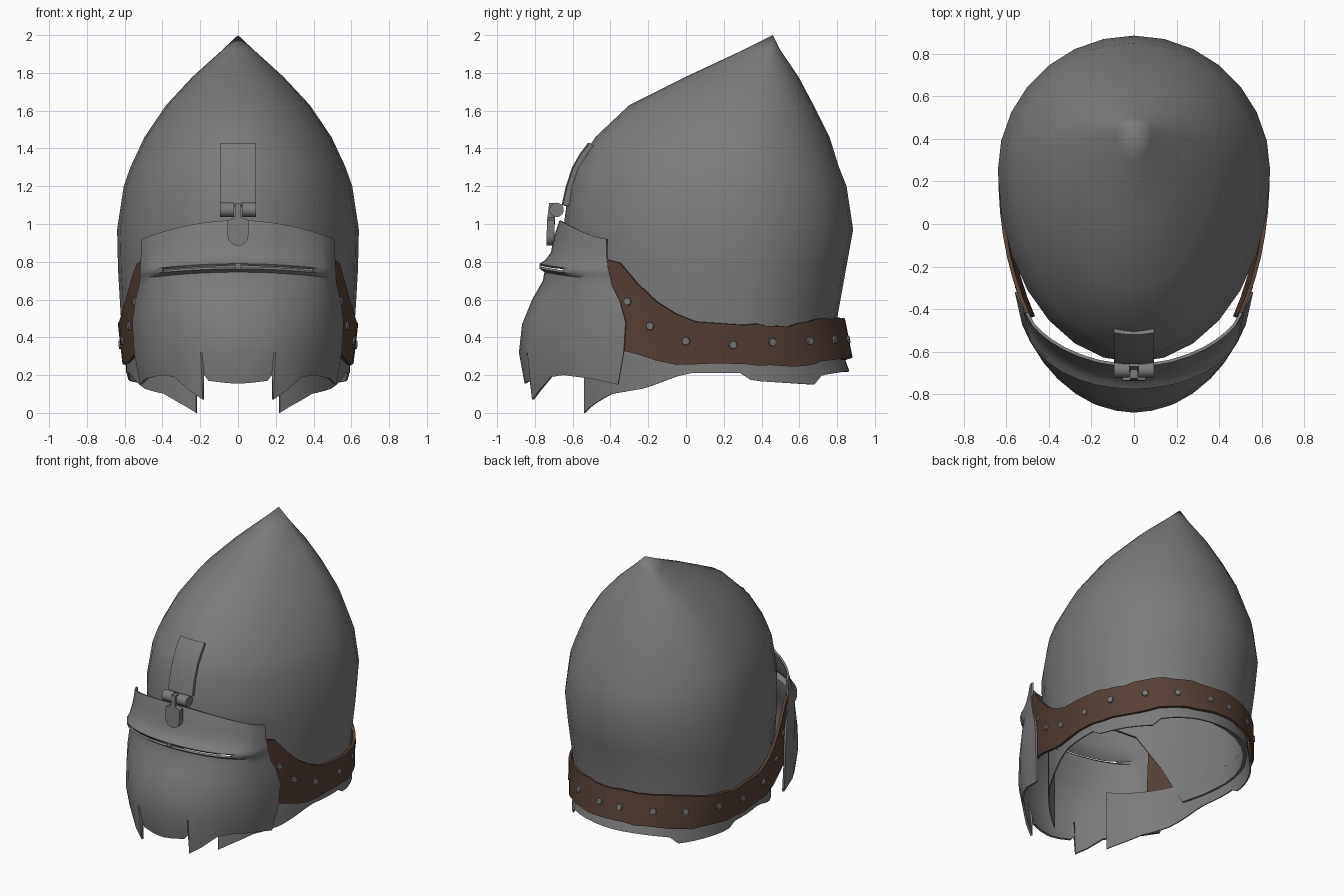
import bpy, bmesh, random
from math import sin, cos, acos, asin, pi, radians
from mathutils import Vector

random.seed(4)
if "Cube" in bpy.data.objects:
    bpy.data.objects.remove(bpy.data.objects["Cube"])


def material(name, rgb):
    m = bpy.data.materials.new(name)
    m.use_nodes = True
    m.diffuse_color = (*rgb, 1)
    bsdf = m.node_tree.nodes["Principled BSDF"]
    bsdf.inputs["Base Color"].default_value = (*rgb, 1)
    bsdf.inputs["Roughness"].default_value = 0.6
    return m


STEEL = material("dull steel", (0.2, 0.2, 0.2))
LEATHER = material("brown leather", (0.095, 0.052, 0.037))


def lerp(table, t):
    """Piecewise linear lookup; each row is (key, value, ...)."""
    if t <= table[0][0]:
        return table[0][1:]
    for a, b in zip(table, table[1:]):
        if t <= b[0]:
            f = (t - a[0]) / (b[0] - a[0])
            return tuple(p + (q - p) * f for p, q in zip(a[1:], b[1:]))
    return table[-1][1:]


def egg(a, hw, cy, yf, yb):
    """Point on an egg-shaped ring; angle 0 is the front, 90 degrees is +x."""
    c = cos(a)
    return hw * sin(a), cy - c * ((cy - yf) if c > 0 else (yb - cy))


def finish(name, bm, mat, thickness=0, angle=40):
    bmesh.ops.remove_doubles(bm, verts=bm.verts, dist=0.0005)
    mesh = bpy.data.meshes.new(name)
    bm.to_mesh(mesh)
    bm.free()
    mesh.materials.append(mat)
    ob = bpy.data.objects.new(name, mesh)
    bpy.context.collection.objects.link(ob)
    bpy.ops.object.select_all(action='DESELECT')
    ob.select_set(True)
    bpy.context.view_layer.objects.active = ob
    if thickness:
        mod = ob.modifiers.new("thickness", 'SOLIDIFY')
        mod.thickness = thickness
        mod.offset = -1
        bpy.ops.object.modifier_apply(modifier=mod.name)
    bpy.ops.object.shade_smooth_by_angle(angle=radians(angle))
    return ob


def sheet(name, rows, mat, thickness, skip=None, angle=40):
    """Skin rows of points, listed from bottom to top."""
    bm = bmesh.new()
    grid = [[bm.verts.new(p) for p in row] for row in rows]
    for j in range(len(rows) - 1):
        for i in range(len(rows[0]) - 1):
            if skip and skip(i, j):
                continue
            bm.faces.new((grid[j][i], grid[j][i + 1],
                          grid[j + 1][i + 1], grid[j + 1][i]))
    return finish(name, bm, mat, thickness, angle)


# Skull: height -> half width, centre y, front y, back y
SKULL = [(0.25, 0.59, 0.22, -0.60, 0.79), (0.5, 0.62, 0.22, -0.62, 0.80),
         (0.75, 0.635, 0.24, -0.64, 0.845), (0.97, 0.64, 0.25, -0.65, 0.885),
         (1.2, 0.605, 0.27, -0.62, 0.85), (1.3, 0.57, 0.28, -0.585, 0.81),
         (1.46, 0.495, 0.31, -0.48, 0.76), (1.63, 0.38, 0.35, -0.30, 0.675),
         (1.78, 0.24, 0.40, 0.0, 0.595), (1.92, 0.085, 0.445, 0.3, 0.5),
         (2.0, 0, 0.46, 0.46, 0.46)]
FACE_EDGE = [(-0.5, 0.92), (-0.42, 0.8), (-0.15, 0.28)]
rows = []
for z0, *ring in SKULL:
    row = []
    for k in range(29):
        a = 2 * pi * k / 28
        z = z0
        if z0 < 0.97:
            low = lerp(FACE_EDGE, egg(a, *SKULL[3][1:])[1])[0]
            z = low + (z0 - 0.25) / 0.72 * (0.97 - low)
            ring = lerp(SKULL, z)
        row.append((*egg(a, *ring), z))
    rows.append(row)
sheet("skull", rows, STEEL, 0.02)

# Leather band around the rim, rising towards the cheeks
BAND_TOP = [(-0.42, 0.82), (-0.33, 0.78), (-0.25, 0.68), (-0.12, 0.56),
            (0.0, 0.49), (0.2, 0.47), (0.55, 0.46), (0.7, 0.5), (0.82, 0.5)]
BAND_LOW = [(-0.33, 0.34), (-0.2, 0.29), (-0.05, 0.26), (0.6, 0.25), (0.87, 0.29)]
CY, FRONT = 0.22, -0.85


def band(a, v):
    x, y = egg(a, 0.612 + 0.025 * v, CY, FRONT, 0.882 - 0.04 * v)
    lo, hi = lerp(BAND_LOW, y)[0], lerp(BAND_TOP, y)[0]
    return Vector((x, y, lo + (hi - lo) * v))


start = acos((CY + 0.44) / (CY - FRONT))
angles = [start + (2 * pi - 2 * start) * k / 44 for k in range(45)]
rows = [[band(a, j / 3) for a in angles] for j in range(4)]
for p in rows[0] + rows[-1]:
    p.z += random.uniform(-0.007, 0.007)
sheet("leather_band", rows, LEATHER, 0.018)

# Rivets along the band, mirrored left and right
bm = bmesh.new()
spots = [(acos((CY - y) / (CY - FRONT)), z)
         for y, z in ((-0.31, 0.59), (-0.19, 0.46), (0.0, 0.38))]
spots += [(pi / 2 + asin((y - CY) / 0.645), z)
          for y, z in ((0.25, 0.36), (0.46, 0.375), (0.66, 0.38), (0.79, 0.39), (0.86, 0.39))]
for a, z in spots:
    lo, hi = band(a, 0).z, band(a, 1).z
    v = (z - lo) / (hi - lo)
    p = band(a, v)
    n = (band(a + 0.02, v) - p).cross(band(a, v + 0.05) - p).normalized()
    for side in (1, -1):
        q = Vector((p.x * side, p.y, p.z))
        m = Vector((n.x * side, n.y, n.z))
        mat = m.to_track_quat('Z', 'Y').to_matrix().to_4x4()
        mat.translation = q + m * 0.002
        bmesh.ops.create_cone(bm, cap_ends=True, segments=8, radius1=0.024,
                              radius2=0.02, depth=0.012, matrix=mat)
finish("band_rivets", bm, STEEL, angle=30)

# Tattered neck curtain hanging inside the band, open at the chin
HEM = [(-0.54, 0.0), (-0.5, 0.04), (-0.4, 0.1), (-0.22, 0.13), (-0.03, 0.2),
       (0.0, 0.17), (0.02, 0.21), (0.3, 0.21), (0.35, 0.17), (0.68, 0.15),
       (0.72, 0.2), (0.84, 0.22)]
rows = [[], [], []]
for k in range(65):
    a = radians(22 + 316 * k / 64)
    for j, row in enumerate(rows):
        v = j / 2
        x, y = egg(a, 0.592, CY, -0.60, 0.865 - 0.07 * v)
        low = lerp(HEM, y)[0]
        row.append((x, y, low + (0.42 - low) * v))
sheet("neck_curtain", rows, STEEL, 0.008)

# Visor: centre z, edge z, half width, edge y, front y, roundness
VISOR = [(0.17, 0.17, 0.52, -0.36, -0.855, 1.2), (0.32, 0.32, 0.55, -0.33, -0.885, 1.2),
         (0.47, 0.48, 0.56, -0.32, -0.868, 1.2), (0.60, 0.59, 0.545, -0.35, -0.815, 1.1),
         (0.70, 0.67, 0.525, -0.39, -0.758, 1), (0.745, 0.71, 0.52, -0.40, -0.75, 1),
         (0.763, 0.73, 0.52, -0.405, -0.775, 0.9), (0.79, 0.755, 0.52, -0.41, -0.775, 0.9),
         (0.81, 0.775, 0.517, -0.415, -0.745, 1), (0.85, 0.82, 0.515, -0.42, -0.715, 1.2),
         (0.93, 0.87, 0.51, -0.42, -0.70, 1.3), (1.02, 0.92, 0.51, -0.42, -0.67, 1.4)]
# Column position across the visor and the ragged lower edge there
COLUMNS = [(0.03, 0.155), (0.15, 0.16), (0.3, 0.17), (0.345, 0.2), (0.36, 0.07),
           (0.5, 0.12), (0.65, 0.19), (0.77, 0.2), (0.87, 0.19), (0.94, 0.18), (1, 0.15)]
columns = [(-s, z) for s, z in reversed(COLUMNS)] + COLUMNS
rows = []
for j, (zc, ze, w, ye, yf, p) in enumerate(VISOR):
    row = []
    for s, hem in columns:
        y = ye - (ye - yf) * max(0, 1 - s * s) ** (p / 2)
        z = hem if j == 0 else zc + (ze - zc) * s * s
        row.append((s * w, y, z))
    rows.append(row)


def is_sight(i, j):
    mid = abs(columns[i][0] + columns[i + 1][0]) / 2
    return j == 6 and 0.03 < mid < 0.77


sheet("visor", rows, STEEL, 0.014, is_sight)

# Brow plate holding the hinge
PLATE = [(-0.66, 1.1), (-0.638, 1.2), (-0.605, 1.3), (-0.565, 1.37), (-0.52, 1.43)]
rows = [[(x, y + x * x, z) for x in (-0.095, -0.04, 0.04, 0.095)] for y, z in PLATE]
sheet("brow_plate", rows, STEEL, 0.03)

# Hinge knuckles, with a strap from each to the brow plate
for side, label in ((1, "left"), (-1, "right")):
    bm = bmesh.new()
    bmesh.ops.create_cone(bm, cap_ends=True, segments=14, radius1=0.038,
                          radius2=0.038, depth=0.075)
    for v in bm.verts:
        v.co = (v.co.z + side * 0.0575, v.co.x - 0.685, v.co.y + 1.075)
    finish("hinge_knuckle_" + label, bm, STEEL)

# Hinge tongue with a rounded end and a narrow neck
outline = [(0.055 * cos(pi + pi * k / 10), 0.94 + 0.055 * sin(pi + pi * k / 10))
           for k in range(11)]
outline += [(0.055, 1.02), (0.016, 1.035), (0.016, 1.11), (-0.016, 1.11),
            (-0.016, 1.035), (-0.055, 1.02)]
bm = bmesh.new()
face = bm.faces.new([bm.verts.new((x, -0.738 + 0.12 * max(0, z - 1.0), z))
                     for x, z in outline])
solid = bmesh.ops.extrude_face_region(bm, geom=[face])
for v in solid["geom"]:
    if isinstance(v, bmesh.types.BMVert):
        v.co.y += 0.04
bmesh.ops.recalc_face_normals(bm, faces=bm.faces)
finish("hinge_tongue", bm, STEEL)
